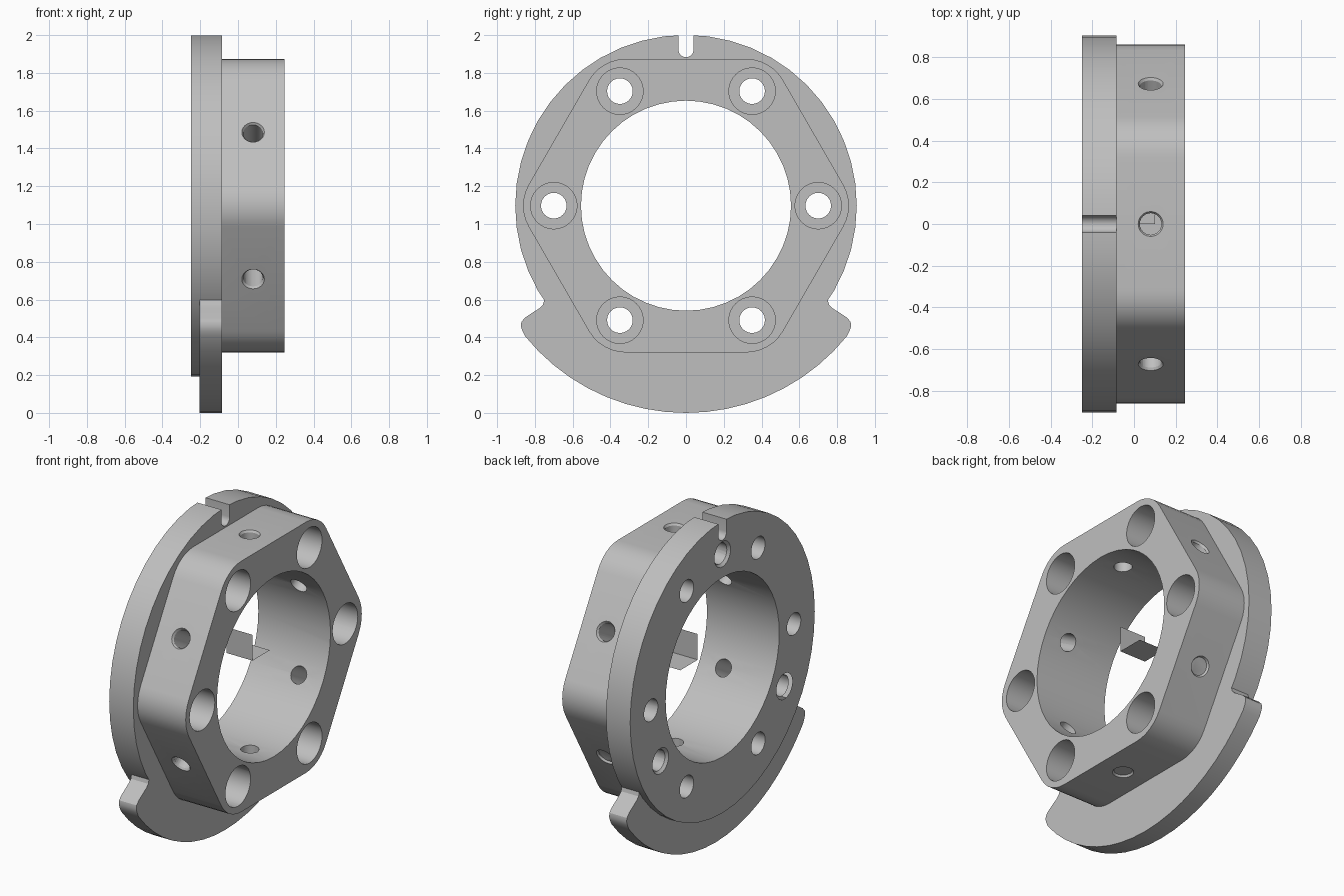
import bpy, bmesh, math
from mathutils import Vector

if "Cube" in bpy.data.objects:
    bpy.data.objects.remove(bpy.data.objects["Cube"])

ZC = 1.097          # height of the ring axis (axis runs along x)
X_BACK, X_STEP, X_FACE, X_HEX = -0.25, -0.205, -0.085, 0.245

grey = bpy.data.materials.new("plain_grey")
grey.diffuse_color = (0.52, 0.52, 0.52, 1)
grey.use_nodes = True
grey.node_tree.nodes["Principled BSDF"].inputs["Base Color"].default_value = grey.diffuse_color


def new_object(name, bm):
    bmesh.ops.recalc_face_normals(bm, faces=bm.faces[:])
    me = bpy.data.meshes.new(name)
    bm.to_mesh(me)
    bm.free()
    me.materials.append(grey)
    ob = bpy.data.objects.new(name, me)
    bpy.context.collection.objects.link(ob)
    return ob


def prism(name, pts, x0, x1):
    """Extrude a (y, z) outline along x."""
    bm = bmesh.new()
    a = [bm.verts.new((x0, y, z)) for y, z in pts]
    b = [bm.verts.new((x1, y, z)) for y, z in pts]
    bm.faces.new(a)
    bm.faces.new(b[::-1])
    n = len(pts)
    for i in range(n):
        j = (i + 1) % n
        bm.faces.new((a[i], a[j], b[j], b[i]))
    return new_object(name, bm)


def rod(name, p0, p1, r0, r1=None, seg=24):
    """Cylinder or cone between two points."""
    p0, p1 = Vector(p0), Vector(p1)
    d = p1 - p0
    bm = bmesh.new()
    bmesh.ops.create_cone(bm, cap_ends=True, segments=seg, radius1=r0,
                          radius2=r0 if r1 is None else r1, depth=d.length)
    rot = d.to_track_quat('Z', 'Y').to_matrix().to_4x4()
    bm.transform(rot)
    bmesh.ops.translate(bm, verts=bm.verts[:], vec=(p0 + p1) / 2)
    return new_object(name, bm)


def arc(cy, cz, r, a0, a1, n):
    out = []
    for i in range(n + 1):
        a = math.radians(a0 + (a1 - a0) * i / n)
        out.append((cy + r * math.cos(a), cz + r * math.sin(a)))
    return out


def polar(x, r, deg):
    a = math.radians(deg)
    return (x, r * math.cos(a), ZC + r * math.sin(a))


def combine(target, tool, op):
    m = target.modifiers.new(op, 'BOOLEAN')
    m.operation, m.solver, m.object = op, 'EXACT', tool
    bpy.context.view_layer.objects.active = target
    bpy.ops.object.modifier_apply(modifier=m.name)
    bpy.data.objects.remove(tool)


# round back flange
ring = prism("hex_flange_ring", arc(0, ZC, 0.904, 0, 352.5, 47), X_BACK, X_FACE)

# larger lower lip with rounded ears on both sides
ear = [(0.75, 0.60), (0.757, 0.573), (0.775, 0.555), (0.85, 0.506),
       (0.871, 0.483), (0.875, 0.46), (0.866, 0.434)]
lip = ear + arc(0, ZC, ZC, -39, -141, 18) + [(-y, z) for y, z in reversed(ear)]
combine(ring, prism("lower_lip", lip, X_STEP, X_FACE), 'UNION')

# hexagonal boss with rounded corners
corner, apothem = 0.225, 0.777
hexagon = []
for k in range(6):
    _, cy, cz = polar(0, (apothem - corner) / math.cos(math.pi / 6), 60 * k)
    hexagon += arc(cy, cz, corner, 60 * k - 30, 60 * k + 30, 6)
combine(ring, prism("hex_boss", hexagon, -0.15, X_HEX), 'UNION')

# central bore
combine(ring, rod("bore", (-0.5, 0, ZC), (0.5, 0, ZC), 0.556, seg=48), 'DIFFERENCE')

# bolt holes with deep counterbores, and radial holes through the flats
for k in range(6):
    a = 60 * k
    combine(ring, rod("counterbore", polar(-0.08, 0.7, a), polar(0.4, 0.7, a), 0.123, seg=32), 'DIFFERENCE')
    combine(ring, rod("bolt_hole", polar(-0.4, 0.7, a), polar(0, 0.7, a), 0.068), 'DIFFERENCE')
    combine(ring, rod("radial_hole", polar(0.08, 0.4, a + 30), polar(0.08, 0.95, a + 30), 0.052), 'DIFFERENCE')
    combine(ring, rod("radial_chamfer", polar(0.08, apothem - 0.012, a + 30),
                      polar(0.08, apothem + 0.012, a + 30), 0.052, 0.068), 'DIFFERENCE')

# three blind holes with chamfered mouths in the back face
for a in (90, 210, 330):
    combine(ring, rod("blind_hole", polar(-0.4, 0.7, a), polar(-0.06, 0.7, a), 0.064), 'DIFFERENCE')
    combine(ring, rod("blind_chamfer", polar(X_BACK - 0.015, 0.7, a),
                      polar(X_BACK + 0.015, 0.7, a), 0.094, 0.064), 'DIFFERENCE')

# round-bottomed slot at the top of the flange
slot = [(0.04, 2.1), (-0.04, 2.1)] + arc(0, 1.923, 0.04, 180, 360, 10)
combine(ring, prism("slot", slot, -0.4, -0.04), 'DIFFERENCE')

bpy.ops.object.select_all(action='DESELECT')
ring.select_set(True)
bpy.context.view_layer.objects.active = ring
bpy.ops.object.shade_smooth_by_angle(angle=math.radians(30))

# two small square sheets meeting at a right angle in the bore
bm = bmesh.new()
x0, x1 = -0.08, 0.1
for dy, dz in ((0.17, 0), (0, 0.16)):
    bm.faces.new([bm.verts.new(p) for p in (
        (x0, 0, ZC), (x1, 0, ZC), (x1, dy, ZC + dz), (x0, dy, ZC + dz))])
new_object("centre_sheets", bm)
